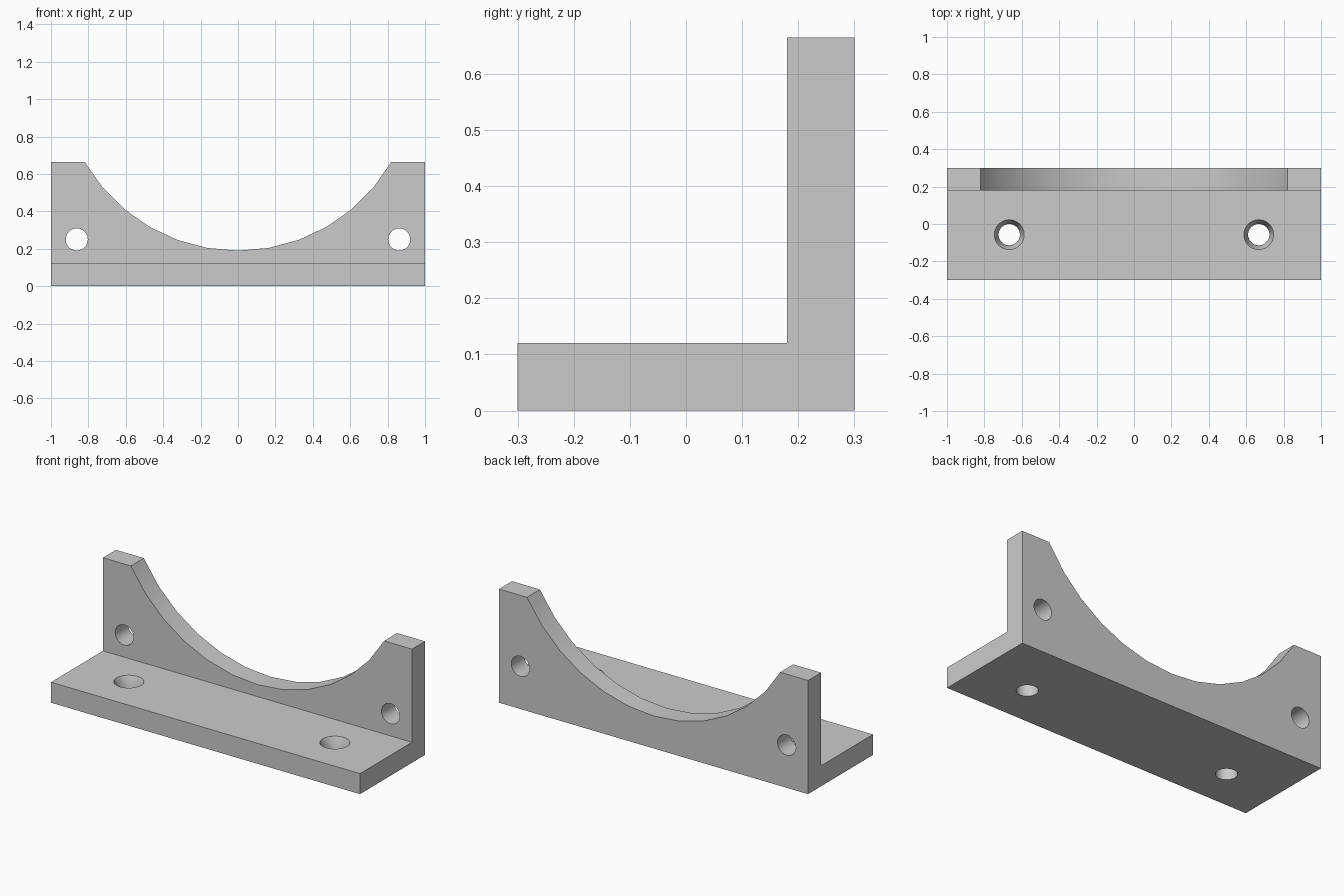
import bpy, bmesh, math

if "Cube" in bpy.data.objects:
    bpy.data.objects.remove(bpy.data.objects["Cube"])

grey = bpy.data.materials.new("light grey")
grey.diffuse_color = (0.6, 0.6, 0.6, 1)
grey.use_nodes = True
grey.node_tree.nodes["Principled BSDF"].inputs["Base Color"].default_value = grey.diffuse_color

DEPTH, T, TOP = 0.30, 0.12, 0.665      # half depth, plate thickness, height
R, CZ = 0.945, 1.135                   # saddle arc radius and centre height


def extruded(name, profile, y0, y1):
    """Solid from an x-z outline, extruded along y."""
    bm = bmesh.new()
    face = bm.faces.new([bm.verts.new((x, y0, z)) for x, z in profile])
    ext = bmesh.ops.extrude_face_region(bm, geom=[face])
    new = [v for v in ext["geom"] if isinstance(v, bmesh.types.BMVert)]
    bmesh.ops.translate(bm, verts=new, vec=(0, y1 - y0, 0))
    bmesh.ops.recalc_face_normals(bm, faces=bm.faces[:])
    mesh = bpy.data.meshes.new(name)
    bm.to_mesh(mesh)
    bm.free()
    obj = bpy.data.objects.new(name, mesh)
    bpy.context.collection.objects.link(obj)
    return obj


def cutter(name, r1, r2, depth, loc, rot=(0, 0, 0)):
    bpy.ops.mesh.primitive_cone_add(vertices=32, radius1=r1, radius2=r2,
                                    depth=depth, location=loc, rotation=rot)
    obj = bpy.context.object
    obj.name = name
    obj.hide_render = True
    return obj


# L-shaped body outline seen from the side, extruded across the width
side = [(-DEPTH, 0), (DEPTH, 0), (DEPTH, TOP), (DEPTH - T, TOP),
        (DEPTH - T, T), (-DEPTH, T)]
bracket = extruded("saddle_bracket", side, -1, 1)
for v in bracket.data.vertices:
    v.co.x, v.co.y = -v.co.y, v.co.x
bracket.data.materials.append(grey)

# Round saddle cut through the upright plate
arc = [(R * math.sin(a), CZ - R * math.cos(a))
       for a in (math.radians(d) for d in range(-70, 71, 10))]
cutters = [extruded("saddle_cutter", arc, 0.1, 0.4)]
cutters[0].hide_render = True

# Screw holes: countersunk in the base, plain in the upright
for s in (-1, 1):
    x, y, sink = 0.667 * s, -0.057, 0.055
    cutters.append(cutter("base_hole_cutter", 0.057, 0.057, 0.4, (x, y, 0.06)))
    slope = (0.08 - 0.057) / sink
    over = 0.02
    cutters.append(cutter("countersink_cutter", 0.057, 0.08 + slope * over, sink + over,
                          (x, y, T - sink + (sink + over) / 2)))
    cutters.append(cutter("upright_hole_cutter", 0.059, 0.059, 0.4,
                          (0.862 * s, 0.24, 0.25), (math.pi / 2, 0, 0)))

for c in cutters:
    mod = bracket.modifiers.new(c.name, "BOOLEAN")
    mod.operation = "DIFFERENCE"
    mod.solver = "EXACT"
    mod.object = c

# Bake the cuts, then remove the cutters
bpy.context.view_layer.update()
deps = bpy.context.evaluated_depsgraph_get()
result = bpy.data.meshes.new_from_object(bracket.evaluated_get(deps))
bracket.modifiers.clear()
bracket.data = result
result.materials.clear()
result.materials.append(grey)
for p in result.polygons:
    p.material_index = 0
for c in cutters:
    bpy.data.objects.remove(c, do_unlink=True)

# Smooth curved walls, crisp edges
bpy.ops.object.select_all(action="DESELECT")
bracket.select_set(True)
bpy.context.view_layer.objects.active = bracket
bpy.ops.object.shade_smooth_by_angle(angle=math.radians(25))
